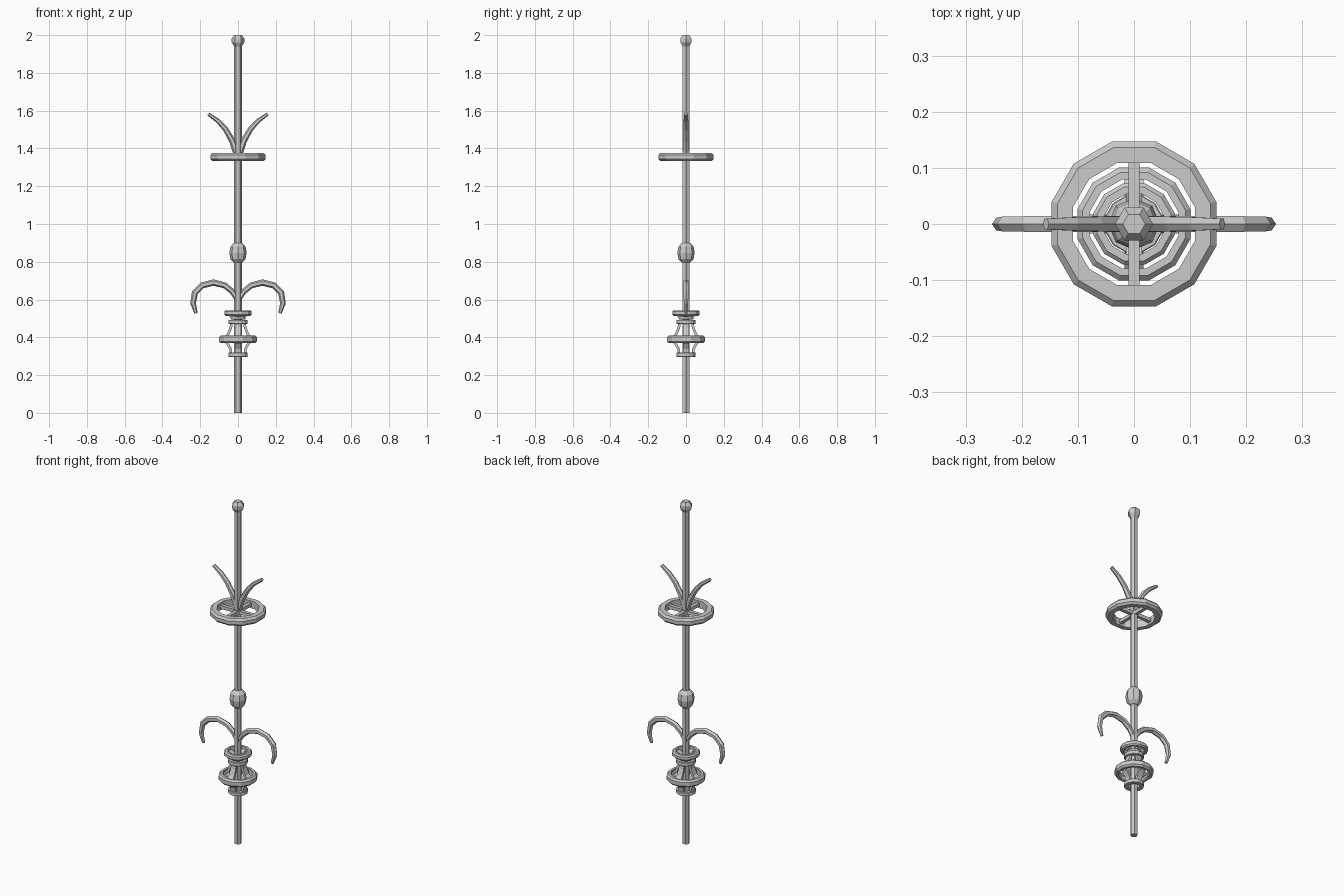
import bpy, math
from mathutils import Vector

if "Cube" in bpy.data.objects:
    bpy.data.objects.remove(bpy.data.objects["Cube"])


def make(name, verts, faces):
    mesh = bpy.data.meshes.new(name)
    mesh.from_pydata(verts, [], faces)
    mesh.validate()
    obj = bpy.data.objects.new(name, mesh)
    bpy.context.collection.objects.link(obj)
    return obj


def lathe(name, profile, sides, closed=False, phase=0.0):
    """Spin (radius, z) points; closed loops the profile, otherwise ends are capped."""
    n = len(profile)
    verts, faces = [], []
    for s in range(sides):
        a = phase + 2 * math.pi * s / sides
        verts += [(r * math.cos(a), r * math.sin(a), z) for r, z in profile]
    for s in range(sides):
        t = (s + 1) % sides
        for i in range(n if closed else n - 1):
            j = (i + 1) % n
            faces.append((s * n + i, t * n + i, t * n + j, s * n + j))
    if not closed:
        faces.append([s * n for s in reversed(range(sides))])
        faces.append([s * n + n - 1 for s in range(sides)])
    return make(name, verts, faces)


def ring(name, z, inner, outer, half, bevel):
    """Flat twelve-sided ring with a chamfered rim."""
    prof = [(inner, z - half), (outer - bevel, z - half), (outer, z - half + bevel),
            (outer, z + half - bevel), (outer - bevel, z + half), (inner, z + half)]
    return lathe(name, prof, 12, True, math.pi / 12)


def sweep(name, path, angle, sides=6, box=False):
    """Sweep a section along (radius, z, half_depth, half_width) points in a vertical plane."""
    pts = [Vector((p[0], 0, p[1])) for p in path]
    ca, sa = math.cos(angle), math.sin(angle)
    verts, faces = [], []
    if box:
        section = [(-1, -1), (1, -1), (1, 1), (-1, 1)]
    else:
        section = [(math.cos(2 * math.pi * k / sides), math.sin(2 * math.pi * k / sides))
                   for k in range(sides)]
    m = len(section)
    for i, p in enumerate(pts):
        t = (pts[min(i + 1, len(pts) - 1)] - pts[max(i - 1, 0)]).normalized()
        nrm = Vector((-t.z, 0, t.x))
        for u, v in section:
            q = p + nrm * u * path[i][2]
            y = v * path[i][3]
            verts.append((q.x * ca - y * sa, q.x * sa + y * ca, q.z))
    for i in range(len(pts) - 1):
        for k in range(m):
            l = (k + 1) % m
            faces.append((i * m + k, i * m + l, (i + 1) * m + l, (i + 1) * m + k))
    faces.append(list(reversed(range(m))))
    faces.append([(len(pts) - 1) * m + k for k in range(m)])
    return make(name, verts, faces)


# Hexagonal shaft with tip knob and grip bead
lathe("shaft", [(0.02, 0), (0.02, 1.95)], 6)
lathe("tip_knob", [(0.02, 1.94), (0.034, 1.962), (0.034, 1.982), (0.02, 2.0)], 6)
lathe("grip_bead", [(0.022, 0.795), (0.04, 0.815), (0.046, 0.847),
                    (0.04, 0.88), (0.022, 0.9)], 8)

# Rings around the shaft
ring("large_ring", 1.355, 0.113, 0.152, 0.021, 0.011)
ring("upper_ring", 0.528, 0.055, 0.075, 0.015, 0.007)
ring("neck_ring", 0.503, 0.024, 0.04, 0.009, 0.003)
ring("cage_top_ring", 0.482, 0.032, 0.053, 0.011, 0.002)
ring("cage_middle_ring", 0.39, 0.082, 0.104, 0.02, 0.009)
ring("cage_bottom_ring", 0.308, 0.032, 0.053, 0.011, 0.002)

# Spokes and cage ribs, four of each
for i in range(4):
    a = i * math.pi / 2
    sweep(f"large_spoke_{i}", [(0.01, 1.355, 0.01, 0.01), (0.12, 1.355, 0.01, 0.01)], a, box=True)
    sweep(f"upper_spoke_{i}", [(0.018, 0.508, 0.007, 0.014), (0.062, 0.524, 0.007, 0.014)], a, box=True)
    sweep(f"cage_rib_{i}", [(0.033, 0.485, 0.007, 0.016), (0.038, 0.45, 0.007, 0.016),
                            (0.055, 0.41, 0.007, 0.017), (0.084, 0.39, 0.007, 0.017)], a, box=True)
    sweep(f"cage_lower_rib_{i}", [(0.084, 0.39, 0.007, 0.017), (0.058, 0.37, 0.007, 0.017),
                                  (0.04, 0.34, 0.007, 0.016), (0.035, 0.302, 0.007, 0.016)], a, box=True)

# Paired horns, mirrored to each side
upper = [(0.004, 1.365, 0.018, 0.015), (0.03, 1.44, 0.017, 0.016), (0.066, 1.502, 0.014, 0.015),
         (0.105, 1.545, 0.012, 0.014), (0.157, 1.583, 0.009, 0.011)]
lower = [(0.008, 0.605, 0.012, 0.014), (0.03, 0.642, 0.015, 0.015), (0.07, 0.675, 0.016, 0.016),
         (0.13, 0.69, 0.017, 0.016), (0.19, 0.675, 0.017, 0.016), (0.228, 0.637, 0.017, 0.015),
         (0.238, 0.58, 0.015, 0.013), (0.222, 0.527, 0.009, 0.008)]
for side, a in (("right", 0), ("left", math.pi)):
    sweep(f"upper_horn_{side}", upper, a)
    sweep(f"lower_horn_{side}", lower, a)
